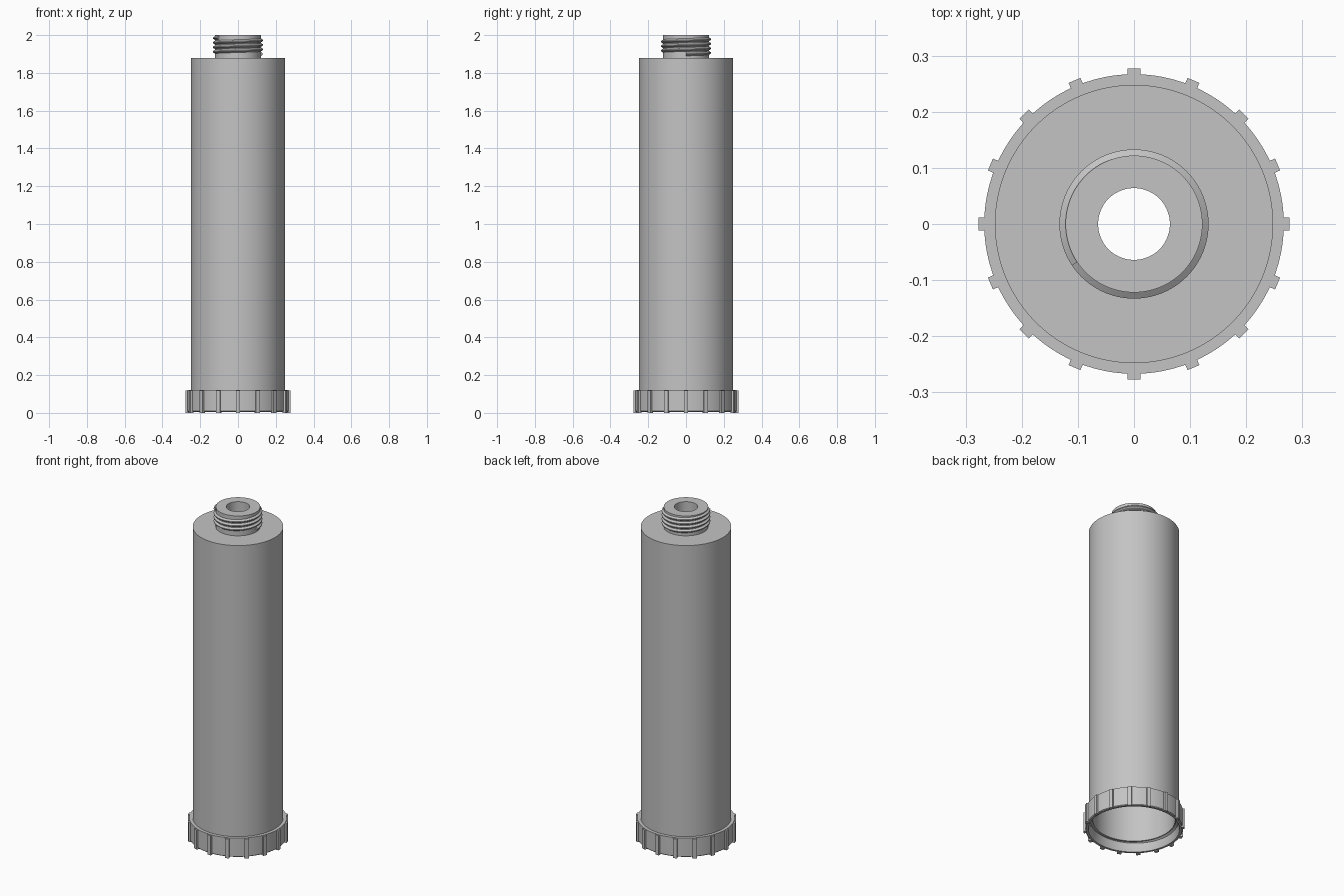
import bpy, bmesh
from math import pi, cos, sin, radians

cube = bpy.data.objects.get("Cube")
if cube:
    bpy.data.objects.remove(cube, do_unlink=True)

SEGMENTS = 96

grey = bpy.data.materials.new("light_grey")
grey.use_nodes = True
colour = (0.55, 0.55, 0.55, 1)
grey.diffuse_color = colour
grey.node_tree.nodes["Principled BSDF"].inputs["Base Color"].default_value = colour


def finish(name, bm):
    bmesh.ops.recalc_face_normals(bm, faces=bm.faces)
    mesh = bpy.data.meshes.new(name)
    bm.to_mesh(mesh)
    bm.free()
    obj = bpy.data.objects.new(name, mesh)
    bpy.context.collection.objects.link(obj)
    mesh.materials.append(grey)
    bpy.ops.object.select_all(action="DESELECT")
    obj.select_set(True)
    bpy.context.view_layer.objects.active = obj
    bpy.ops.object.shade_smooth_by_angle(angle=radians(30))
    return obj


def lathe(name, profile):
    """Revolve a closed (radius, height) profile around z."""
    bm = bmesh.new()
    rings = []
    for i in range(SEGMENTS):
        a = 2 * pi * i / SEGMENTS
        rings.append([bm.verts.new((r * cos(a), r * sin(a), z)) for r, z in profile])
    n = len(profile)
    for i, ring in enumerate(rings):
        after = rings[(i + 1) % SEGMENTS]
        for j in range(n):
            k = (j + 1) % n
            bm.faces.new((ring[j], after[j], after[k], ring[k]))
    return finish(name, bm)


def thread(name, root, crest, z_start, pitch, turns):
    """Sweep a trapezoid ridge along a helix; crest may be inside or outside root."""
    section = ((root, -0.45), (crest, -0.1), (crest, 0.1), (root, 0.45))
    bm = bmesh.new()
    rings = []
    for i in range(int(turns * SEGMENTS) + 1):
        t = i / SEGMENTS
        a = 2 * pi * t
        rings.append([bm.verts.new((r * cos(a), r * sin(a), z_start + pitch * (t + h)))
                      for r, h in section])
    for p, q in zip(rings, rings[1:]):
        for j in range(4):
            k = (j + 1) % 4
            bm.faces.new((p[j], q[j], q[k], p[k]))
    bm.faces.new(rings[0])
    bm.faces.new(rings[-1])
    return finish(name, bm)


# Hollow tube body, open at the bottom, with a shoulder around the bore
lathe("tube_body", [(0.248, 0.06), (0.248, 1.88), (0.064, 1.88), (0.064, 1.83),
                    (0.225, 1.83), (0.225, 0.06)])

# Threaded neck
lathe("neck", [(0.122, 1.87), (0.122, 2.0), (0.064, 2.0), (0.064, 1.87)])
thread("neck_thread", 0.121, 0.133, 1.9, 0.024, 3.6)

# Screw collar with an internal thread
lathe("collar", [(0.263, 0.005), (0.267, 0.009), (0.267, 0.12), (0.24, 0.12),
                 (0.24, 0.035), (0.25, 0.005)])
thread("collar_thread", 0.241, 0.229, 0.05, 0.024, 2)

# Grip ribs around the collar
bm = bmesh.new()
for i in range(16):
    a = 2 * pi * i / 16
    rib = bmesh.ops.create_cube(bm, size=1)["verts"]
    bmesh.ops.scale(bm, vec=(0.018, 0.023, 0.115), verts=rib)
    for v in rib:
        x, y = v.co.x + 0.268, v.co.y
        v.co = (x * cos(a) - y * sin(a), x * sin(a) + y * cos(a), v.co.z + 0.0625)
bmesh.ops.translate(bm, verts=bm.verts, vec=(0, 0, -0.0025))
for v in bm.verts:
    if v.co.z < 0.05:
        v.co.z = 0
finish("grip_ribs", bm)
